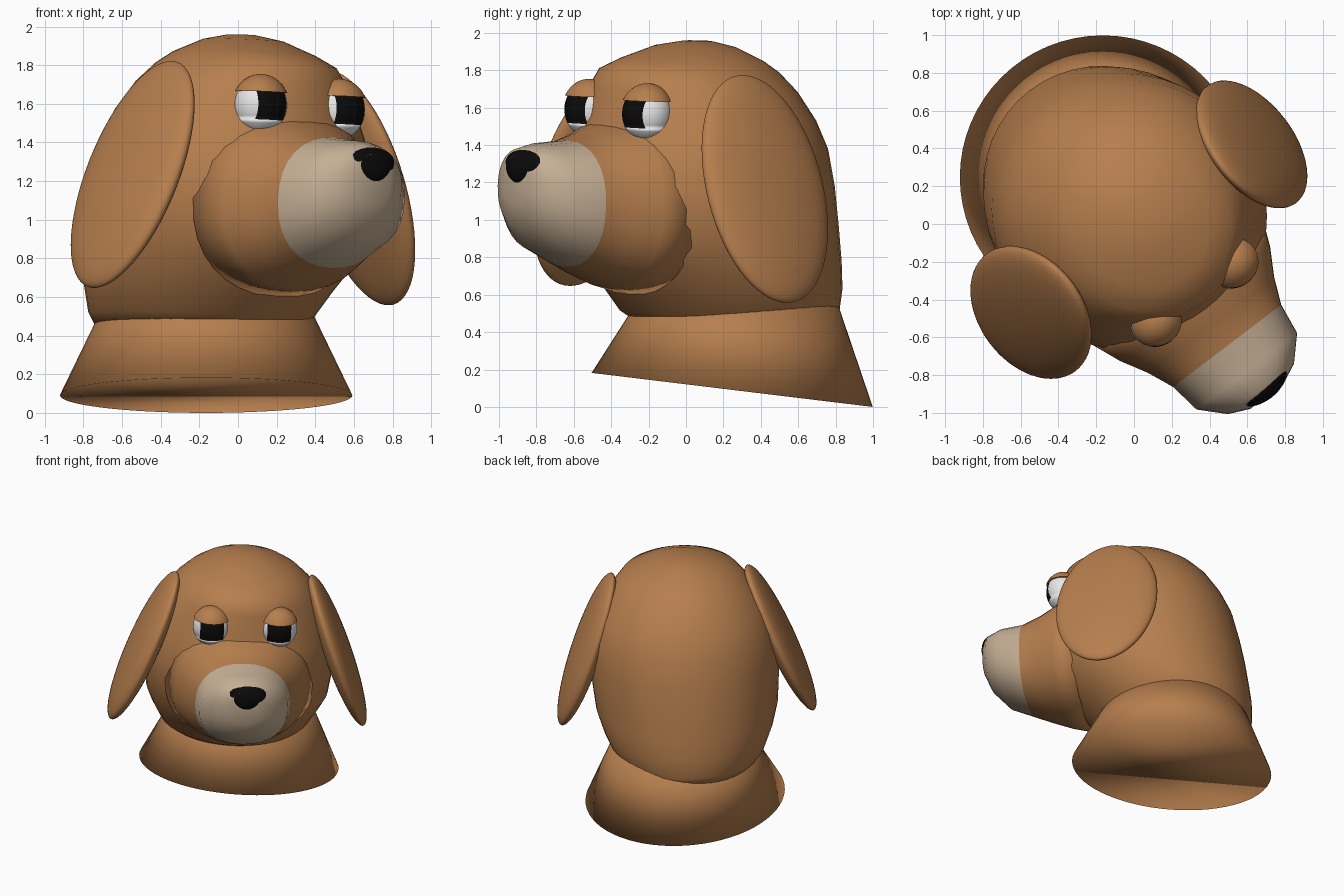
import bpy, bmesh, math
from mathutils import Matrix, Vector

if "Cube" in bpy.data.objects:
    bpy.data.objects.remove(bpy.data.objects["Cube"])

def mat(name, rgb):
    m = bpy.data.materials.new(name)
    m.diffuse_color = (*rgb, 1)
    m.use_nodes = True
    m.node_tree.nodes["Principled BSDF"].inputs["Base Color"].default_value = m.diffuse_color
    return m

BROWN = mat("brown fur", (0.47, 0.21, 0.075))
CREAM = mat("cream muzzle", (0.56, 0.43, 0.30))
WHITE = mat("eye white", (0.82, 0.82, 0.82))
BLACK = mat("black", (0.003, 0.003, 0.003))

# Head frame: turned to its left and slightly rolled; the face points to local -y
R = math.radians
T = Matrix.Translation
HEAD = (T((-0.04, 0.08, 1.2)) @ Matrix.Rotation(R(37.3), 4, 'Z')
        @ Matrix.Rotation(R(2.7), 4, 'Y') @ T((0, 0, -1.2)))

def finish(name, bm, mats, matrix, angle=None):
    bmesh.ops.recalc_face_normals(bm, faces=bm.faces)
    me = bpy.data.meshes.new(name)
    for f in bm.faces:
        f.smooth = True
    bm.transform(matrix)
    bm.to_mesh(me)
    bm.free()
    for m in mats:
        me.materials.append(m)
    ob = bpy.data.objects.new(name, me)
    bpy.context.collection.objects.link(ob)
    if angle:
        bpy.ops.object.select_all(action='DESELECT')
        ob.select_set(True)
        bpy.context.view_layer.objects.active = ob
        bpy.ops.object.shade_smooth_by_angle(angle=R(angle))
    return ob

def ellipsoid(size, seg=40, rings=24):
    bm = bmesh.new()
    bmesh.ops.create_uvsphere(bm, u_segments=seg, v_segments=rings, radius=1)
    bmesh.ops.scale(bm, vec=size, verts=bm.verts)
    return bm

def loft(rings):
    bm = bmesh.new()
    loops = [[bm.verts.new(p) for p in r] for r in rings]
    n = len(loops[0])
    for a, b in zip(loops, loops[1:]):
        for i in range(n):
            j = (i + 1) % n
            bm.faces.new((a[i], a[j], b[j], b[i]))
    bm.faces.new(loops[0])
    bm.faces.new(loops[-1])
    return bm

def ring(n, power=2.0):
    # unit superellipse
    out = []
    for i in range(n):
        a = 2 * math.pi * i / n
        c, s = math.cos(a), math.sin(a)
        out.append((math.copysign(abs(c) ** (2 / power), c),
                    math.copysign(abs(s) ** (2 / power), s)))
    return out

# Skull with cheeks and nape: z, half width, front y, back y
skull = [(1.958, 0.07, -0.13, 0.03), (1.93, 0.20, -0.29, 0.16),
         (1.86, 0.36, -0.47, 0.31), (1.80, 0.45, -0.60, 0.40),
         (1.70, 0.54, -0.64, 0.50), (1.55, 0.63, -0.66, 0.60),
         (1.40, 0.69, -0.71, 0.67), (1.20, 0.72, -0.77, 0.72),
         (1.00, 0.71, -0.76, 0.76), (0.80, 0.69, -0.66, 0.79),
         (0.65, 0.64, -0.50, 0.81), (0.50, 0.57, -0.38, 0.81),
         (0.43, 0.50, -0.26, 0.79)]
finish("skull", loft([[(x * w, (f + b) / 2 + y * (b - f) / 2, z)
                       for x, y in ring(48)] for z, w, f, b in skull]),
       [BROWN], HEAD)

# Muzzle: y, half width, top z, bottom z; the front part is cream
muzzle = [(-0.45, 0.57, 1.56, 0.60), (-0.62, 0.50, 1.53, 0.64),
          (-0.76, 0.42, 1.47, 0.69), (-0.90, 0.36, 1.425, 0.75),
          (-1.07, 0.335, 1.41, 0.83), (-1.19, 0.22, 1.385, 0.96),
          (-1.24, 0.11, 1.34, 1.08)]
bm = loft([[(-0.01 + x * w, y, (t + b) / 2 + z * (t - b) / 2)
            for x, z in ring(32, 2.25)] for y, w, t, b in muzzle])
for f in bm.faces:
    f.material_index = int(f.calc_center_median().y < -0.9)
finish("muzzle", bm, [BROWN, CREAM], HEAD)

# Nose: wider at the top
bm = ellipsoid((0.15, 0.085, 0.11))
for v in bm.verts:
    v.co.x *= 1 + 2.8 * v.co.z
finish("nose", bm, [BLACK], HEAD @ T((0.0, -1.175, 1.27)))

# Eyes, eyelids and ears on both sides
for side, s in (("right", -1), ("left", 1)):
    place = HEAD @ T((0.255 * s, -0.57, 1.58))

    # Eyeball with a square pupil cut into it
    bm = ellipsoid((0.14, 0.13, 0.15))
    for co, no in (((0.09, 0, 0), (1, 0, 0)), ((-0.09, 0, 0), (1, 0, 0)),
                   ((0, 0, -0.075), (0, 0, 1))):
        bmesh.ops.bisect_plane(bm, geom=bm.verts[:] + bm.edges[:] + bm.faces[:],
                               plane_co=co, plane_no=no)
    for f in bm.faces:
        c = f.calc_center_median()
        f.material_index = int(abs(c.x) < 0.09 and c.z > -0.075 and c.y < 0)
    finish(side + "_eye", bm, [WHITE, BLACK], place)

    # Heavy upper eyelid
    bm = ellipsoid((0.152, 0.143, 0.163))
    cut = bmesh.ops.bisect_plane(bm, geom=bm.verts[:] + bm.edges[:] + bm.faces[:],
                                 plane_co=(0, 0, 0.07), plane_no=(0, 0, 1),
                                 clear_inner=True)
    edges = [e for e in cut['geom_cut'] if isinstance(e, bmesh.types.BMEdge)]
    bmesh.ops.contextual_create(bm, geom=edges)
    finish(side + "_eyelid", bm, [BROWN], place, 40)

    # Hanging ear
    finish(side + "_ear", ellipsoid((0.10, 0.39, 0.64), 48, 32), [BROWN],
           HEAD @ T((0.735 * s, -0.13, 1.2)) @ Matrix.Rotation(R(-21 * s), 4, 'Y'))

# Flared neck, leaning back, closed underneath
bm = bmesh.new()
H = 0.54
bmesh.ops.create_cone(bm, cap_ends=True, segments=64, radius1=0.757,
                      radius2=0.757 - 0.48 * H, depth=H)
finish("neck", bm, [BROWN], T((-0.165, 0.247, 0.091))
       @ Matrix.Rotation(R(-6.9), 4, 'X') @ T((0, 0, H / 2)))
